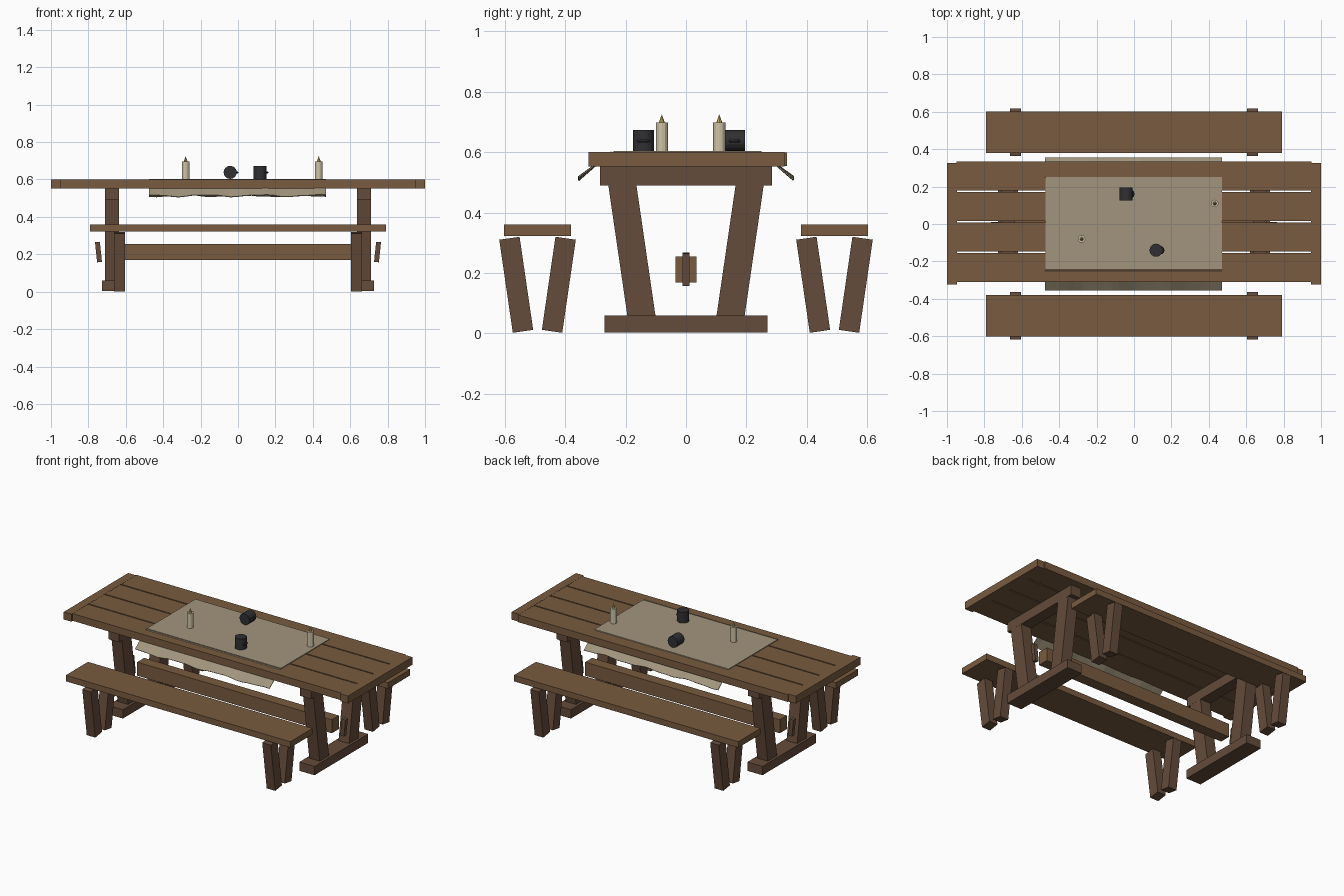
import bpy, math
from mathutils import Vector

if "Cube" in bpy.data.objects:
    bpy.data.objects.remove(bpy.data.objects["Cube"])


def material(name, rgb):
    m = bpy.data.materials.new(name)
    m.diffuse_color = (*rgb, 1)
    m.use_nodes = True
    m.node_tree.nodes["Principled BSDF"].inputs["Base Color"].default_value = m.diffuse_color
    return m


PLANK = material("plank_wood", (0.19, 0.105, 0.05))
FRAME = material("frame_wood", (0.13, 0.072, 0.043))
LINEN = material("linen", (0.36, 0.30, 0.205))
IRON = material("dark_metal", (0.03, 0.03, 0.034))
WAX = material("wax", (0.62, 0.55, 0.38))
FLAME = material("flame", (0.55, 0.42, 0.12))


def finish(ob, name, mat):
    ob.name = name
    ob.data.materials.append(mat)
    return ob


def box(name, centre, size, mat, rot=(0, 0, 0)):
    bpy.ops.mesh.primitive_cube_add(size=1, location=centre, rotation=rot)
    ob = bpy.context.object
    ob.scale = size
    return finish(ob, name, mat)


def cylinder(name, centre, r, h, mat, sides=16, rot=(0, 0, 0)):
    bpy.ops.mesh.primitive_cylinder_add(vertices=sides, radius=r, depth=h,
                                        location=centre, rotation=rot)
    return finish(bpy.context.object, name, mat)


# Table top: four long planks and two end boards
for i in range(4):
    box("top_plank", (0, -0.2325 + i * 0.1628, 0.576), (1.9, 0.155, 0.046), PLANK)
for s in (-1, 1):
    box("end_board", (s * 0.973, 0.001, 0.576), (0.054, 0.648, 0.048), PLANK)

# Trestles: crossbeam, foot, two splayed legs and a wedge at each end
TILT = math.radians(8.3)
for s in (-1, 1):
    x = s * 0.674
    box("crossbeam", (x, 0, 0.521), (0.075, 0.57, 0.063), FRAME)
    box("foot", (x, 0, 0.031), (0.106, 0.54, 0.056), FRAME)
    for t in (-1, 1):
        box("table_leg", (x, t * 0.179, 0.275), (0.074, 0.092, 0.46), FRAME,
            (-t * TILT, 0, 0))
    box("wedge", (s * 0.746, 0, 0.212), (0.026, 0.024, 0.108), FRAME,
        (0, s * math.radians(6), 0))
box("stretcher", (0, 0, 0.212), (1.37, 0.07, 0.086), PLANK)

# Benches: seat with pairs of splayed legs
for t in (-1, 1):
    y = t * 0.491
    box("bench_seat", (0, y, 0.341), (1.58, 0.223, 0.038), PLANK)
    for s in (-1, 1):
        for u in (-1, 1):
            box("bench_leg", (s * 0.633, y + u * 0.0705, 0.161),
                (0.06, 0.068, 0.311), FRAME, (-u * TILT, 0, 0))

# Cloth: flat sheet with a wavy flap slanting down on each long side
box("cloth", (-0.002, 0.005, 0.601), (0.945, 0.49, 0.005), LINEN)
for t in (-1, 1):
    n = 24
    verts, faces = [], []
    for i in range(n + 1):
        x = -0.475 + 0.945 * i / n
        wave = 0.005 * math.sin(x * 21 + t) + 0.002 * math.sin(x * 45)
        verts += [Vector((x, t * 0.245, 0.599)),
                  Vector((x, t * 0.30, 0.554 + wave * 0.4)),
                  Vector((x, t * 0.354, 0.511 + wave))]
    for i in range(n):
        for j in range(2):
            a = i * 3 + j
            f = (a, a + 3, a + 4, a + 1)
            faces.append(f if t < 0 else f[::-1])
    me = bpy.data.meshes.new("cloth_flap")
    me.from_pydata(verts, [], faces)
    ob = bpy.data.objects.new("cloth_flap", me)
    bpy.context.collection.objects.link(ob)
    finish(ob, "cloth_flap", LINEN)
    ob.modifiers.new("thickness", 'SOLIDIFY').thickness = 0.004

# Mugs: one standing, one lying along y, each with a small ring handle
for name, pos, rot in (("standing_mug", (0.118, -0.14, 0.638), (0, 0, 0)),
                       ("fallen_mug", (-0.042, 0.16, 0.638), (math.pi / 2, 0, 0))):
    cylinder(name, pos, 0.035, 0.069, IRON, 16, rot)
    bpy.ops.mesh.primitive_torus_add(location=(pos[0] + 0.022, pos[1], pos[2] - 0.001),
                                     major_radius=0.016, minor_radius=0.007,
                                     major_segments=12, minor_segments=6)
    finish(bpy.context.object, name + "_handle", IRON)

# Candles with pointed flames
for x, y in ((-0.28, -0.08), (0.432, 0.11)):
    cylinder("candle", (x, y, 0.649), 0.02, 0.096, WAX, 12)
    bpy.ops.mesh.primitive_cone_add(vertices=8, radius1=0.01, depth=0.028,
                                    location=(x, y, 0.711))
    finish(bpy.context.object, "candle_flame", FLAME)
